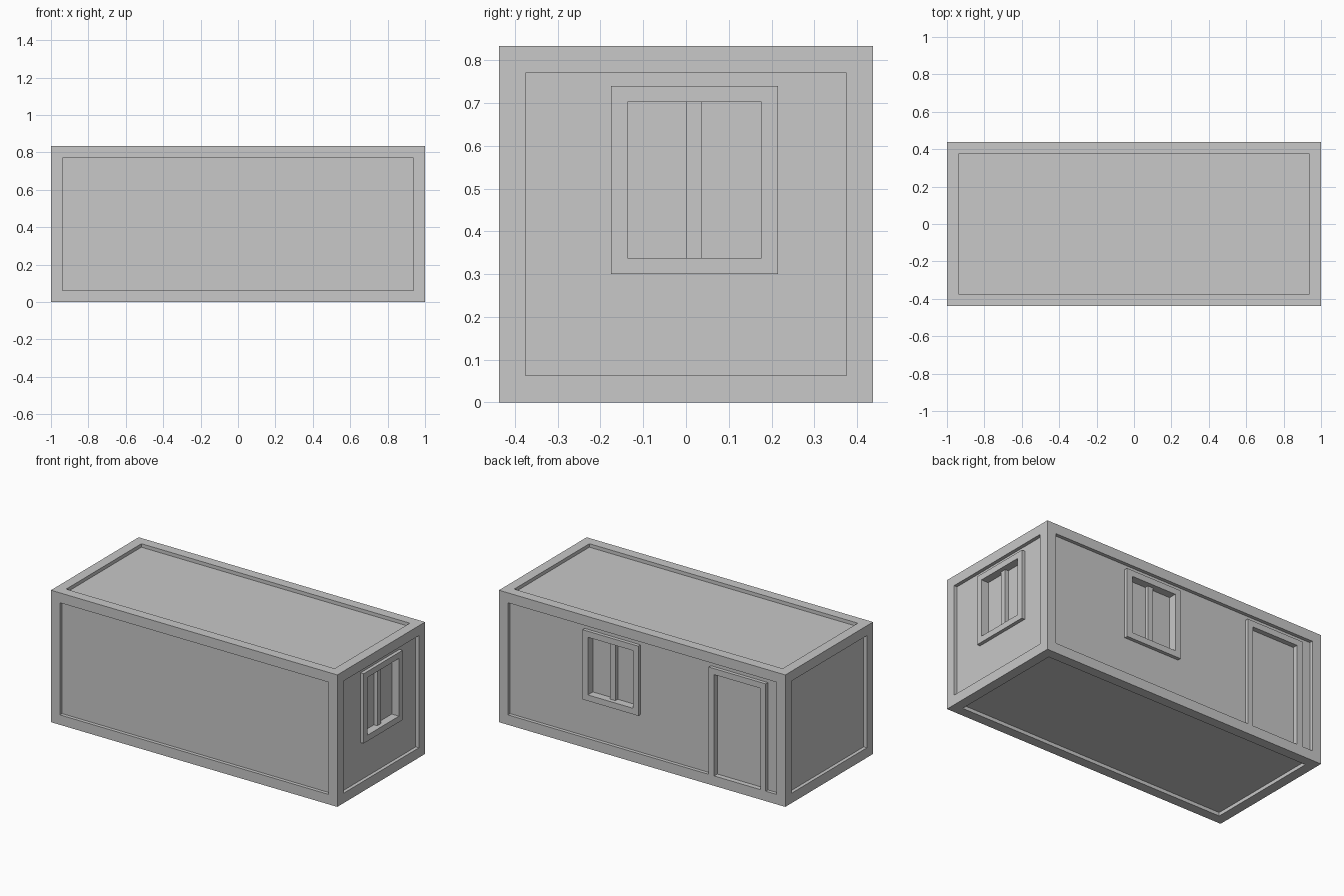
import bpy
import bmesh
from mathutils import Matrix, Vector
from math import pi

if "Cube" in bpy.data.objects:
    bpy.data.objects.remove(bpy.data.objects["Cube"], do_unlink=True)

L, W, H = 2.0, 0.875, 0.833     # overall size
BEAM = 0.0625                   # width of the frame beams
RECESS = 0.022                  # depth of the panels behind the beams

grey = bpy.data.materials.new("painted grey")
grey.use_nodes = True
colour = (0.58, 0.58, 0.58, 1)
grey.diffuse_color = colour
grey.node_tree.nodes["Principled BSDF"].inputs["Base Color"].default_value = colour


def box(name, lo, hi, matrix=Matrix()):
    """Box between two corners, moved by a matrix."""
    lo, hi = Vector(lo), Vector(hi)
    bm = bmesh.new()
    bmesh.ops.create_cube(bm, size=1)
    for v in bm.verts:
        v.co = matrix @ Vector([(lo[i] + hi[i]) / 2 + v.co[i] * (hi[i] - lo[i]) for i in range(3)])
    mesh = bpy.data.meshes.new(name)
    bm.to_mesh(mesh)
    bm.free()
    mesh.materials.append(grey)
    ob = bpy.data.objects.new(name, mesh)
    bpy.context.collection.objects.link(ob)
    return ob


def cut(target, cutter):
    """Carve an opening and hide the cutter."""
    mod = target.modifiers.new("opening", 'BOOLEAN')
    mod.operation = 'DIFFERENCE'
    mod.solver = 'EXACT'
    mod.object = cutter
    cutter.hide_render = True
    cutter.hide_set(True)
    cutter.display_type = 'WIRE'


# Body: a block with every side inset and pushed in, leaving the beams
body = box("container_body", (-L / 2, -W / 2, 0), (L / 2, W / 2, H))
bm = bmesh.new()
bm.from_mesh(body.data)
bm.normal_update()
centre = Vector((0, 0, H / 2))
for face in list(bm.faces):
    inward = (centre - face.calc_center_median()).normalized()
    bmesh.ops.inset_region(bm, faces=[face], thickness=BEAM, use_even_offset=True)
    panel = bmesh.ops.extrude_discrete_faces(bm, faces=[face])["faces"][0]
    rim = list(panel.verts)
    bmesh.ops.translate(bm, verts=rim, vec=inward * RECESS)
    # Bridge the loose panel back to the beams
    hole = [e for e in bm.edges if e.is_boundary]
    bmesh.ops.bridge_loops(bm, edges=hole)
bmesh.ops.recalc_face_normals(bm, faces=bm.faces)
bm.to_mesh(body.data)
bm.free()

# Wall frames: local x runs left to right seen from outside, +y points inwards
right_wall = Matrix.Translation((L / 2, 0, 0)) @ Matrix.Rotation(pi / 2, 4, 'Z')
back_wall = Matrix.Translation((0, W / 2, 0)) @ Matrix.Rotation(pi, 4, 'Z')


def opening(name, wall, x0, x1, z0, z1, rim, sill, depth):
    """Raised frame round a hole cut into the wall."""
    left, right, low, high = x0 + rim, x1 - rim, z0 + sill, z1 - rim
    cut(body, box(name + "_cutter", (left, -0.1, low), (right, depth, high), wall))
    box(name + "_left_frame", (x0, 0, z0), (left, RECESS, z1), wall)
    box(name + "_right_frame", (right, 0, z0), (x1, RECESS, z1), wall)
    box(name + "_top_frame", (left, 0, high), (right, RECESS, z1), wall)
    if sill:
        box(name + "_sill", (left, 0, z0), (right, RECESS, low), wall)


# Matching windows on the right and back walls, each with a mullion
for name, wall, start in (("right_window", right_wall, -0.175), ("back_window", back_wall, -0.417)):
    opening(name, wall, start, start + 0.39, 0.30, 0.74, 0.038, 0.038, 0.05)
    box(name + "_mullion", (start + 0.175, 0.027, 0.338), (start + 0.212, 0.05, 0.702), wall)

# Door at the far end of the back wall
opening("door", back_wall, 0.465, 0.863, BEAM, 0.74, 0.038, 0, 0.032)
